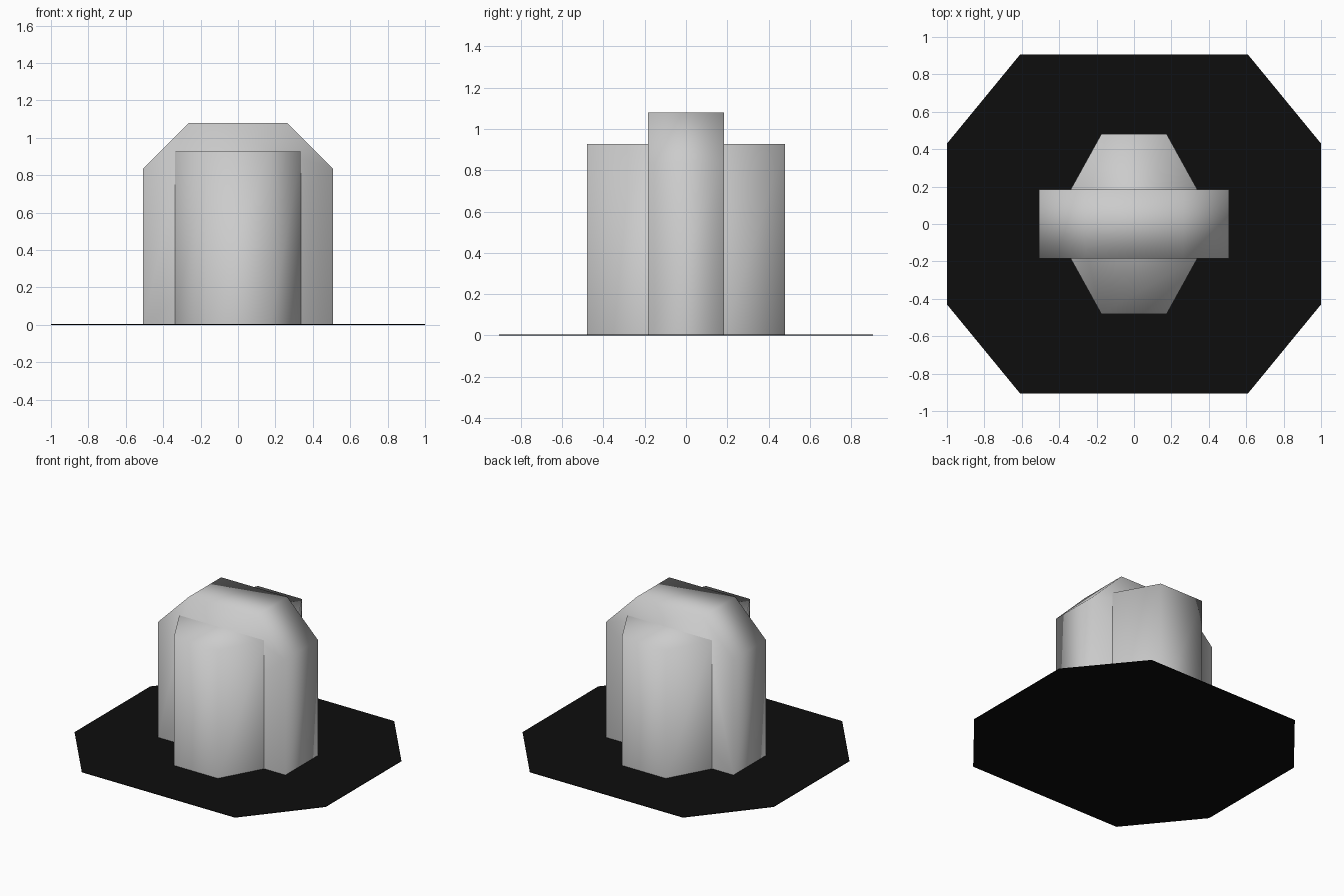
import bpy
import bmesh
from mathutils import Vector

cube = bpy.data.objects.get("Cube")
if cube:
    bpy.data.objects.remove(cube, do_unlink=True)


def make_material(name, value):
    mat = bpy.data.materials.new(name)
    mat.use_nodes = True
    color = (value, value, value, 1)
    mat.diffuse_color = color
    bsdf = mat.node_tree.nodes["Principled BSDF"]
    bsdf.inputs["Base Color"].default_value = color
    bsdf.inputs["Roughness"].default_value = 0.8
    return mat


def prism(name, outline, offset, mat, smooth, open_bottom):
    """Extrude a closed outline and optionally drop the hidden underside."""
    bm = bmesh.new()
    face = bm.faces.new([bm.verts.new(p) for p in outline])
    result = bmesh.ops.extrude_face_region(bm, geom=[face], use_keep_orig=True)
    moved = [v for v in result["geom"] if isinstance(v, bmesh.types.BMVert)]
    bmesh.ops.translate(bm, verts=moved, vec=Vector(offset))
    bmesh.ops.recalc_face_normals(bm, faces=bm.faces[:])
    if open_bottom:
        under = [f for f in bm.faces if all(v.co.z < 0.001 for v in f.verts)]
        bmesh.ops.delete(bm, geom=under, context='FACES_ONLY')
    for f in bm.faces:
        f.smooth = smooth
    mesh = bpy.data.meshes.new(name)
    bm.to_mesh(mesh)
    bm.free()
    mesh.materials.append(mat)
    obj = bpy.data.objects.new(name, mesh)
    bpy.context.collection.objects.link(obj)
    return obj


def octagon(end_x, end_y, side_x, side_y):
    """Plan outline mirrored in both axes."""
    half = [(end_x, -end_y), (side_x, -side_y), (side_x, side_y), (end_x, end_y)]
    return [(x, y, 0) for x, y in half] + [(-x, y, 0) for x, y in reversed(half)]


grey = make_material("light grey", 0.6)
black = make_material("black", 0.004)

# Thin ground plate
prism("base_plate", octagon(0.61, 0.905, 1.0, 0.43), (0, 0, 0.004), black, False, False)

# Wide block with chamfered shoulders
depth = 0.185
shoulder = [(0.507, 0), (0.507, 0.835), (0.263, 1.08)]
profile = shoulder + [(-x, z) for x, z in reversed(shoulder)]
prism("chamfered_block", [(x, -depth, z) for x, z in profile],
      (0, 2 * depth, 0), grey, True, True)

# Lower column that projects at the front and back
prism("cross_column", octagon(0.175, 0.48, 0.338, depth),
      (0, 0, 0.928), grey, True, True)
